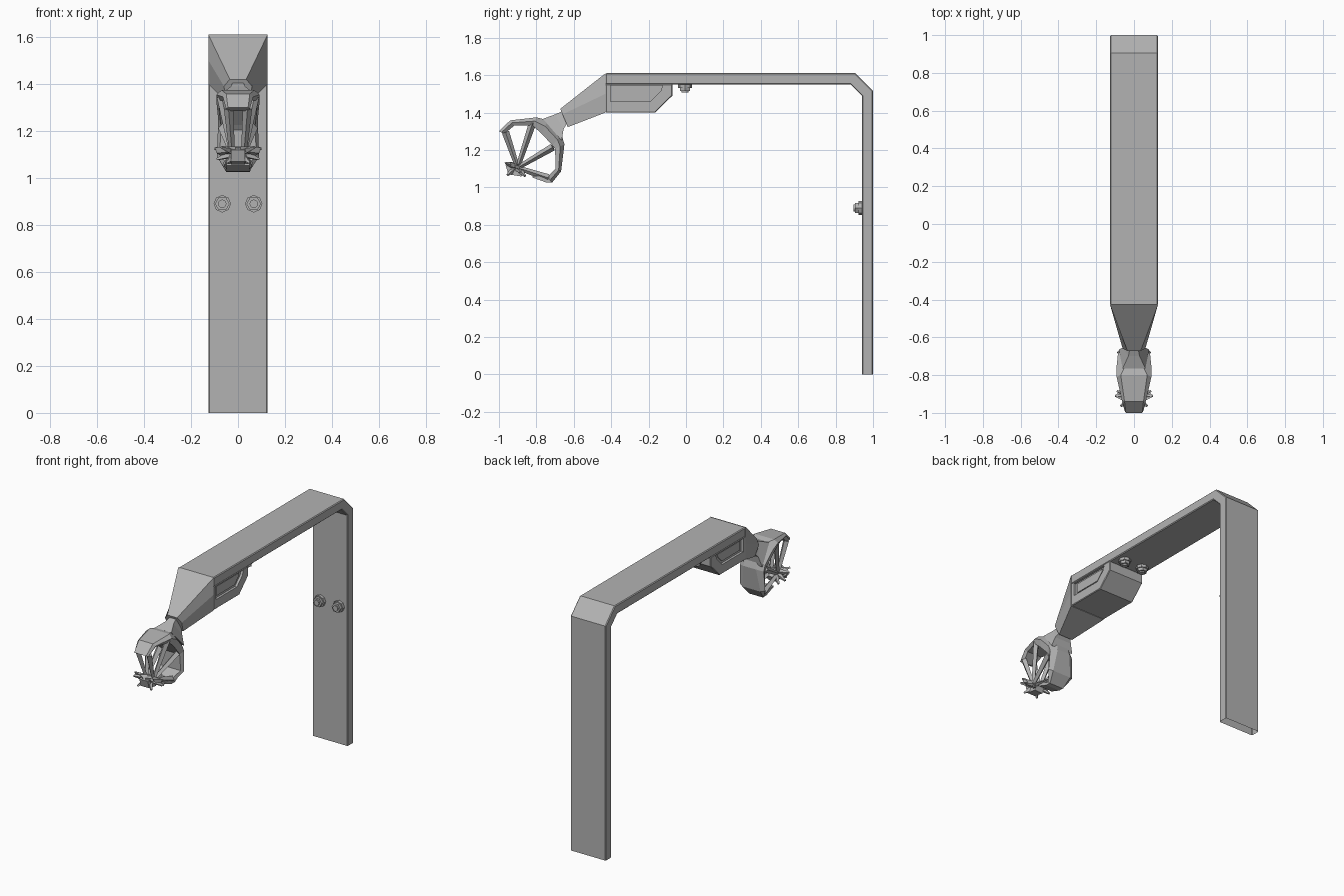
import bpy, bmesh, math
from mathutils import Vector

if "Cube" in bpy.data.objects:
    bpy.data.objects.remove(bpy.data.objects["Cube"])

grey = bpy.data.materials.new("grey metal")
grey.diffuse_color = (0.45, 0.45, 0.45, 1)
grey.use_nodes = True
grey.node_tree.nodes["Principled BSDF"].inputs["Base Color"].default_value = grey.diffuse_color


def finish(name, bm, bevel=0):
    bmesh.ops.recalc_face_normals(bm, faces=bm.faces)
    me = bpy.data.meshes.new(name)
    bm.to_mesh(me)
    bm.free()
    me.materials.append(grey)
    ob = bpy.data.objects.new(name, me)
    bpy.context.collection.objects.link(ob)
    if bevel:
        m = ob.modifiers.new("edge bevel", 'BEVEL')
        m.width, m.segments, m.limit_method = bevel, 1, 'ANGLE'
        m.angle_limit = math.radians(60)
    return ob


def loft(name, rings, cap=True, bevel=0):
    """Skin a series of equal-length closed rings."""
    bm = bmesh.new()
    vs = [[bm.verts.new(p) for p in r] for r in rings]
    n = len(vs[0])
    for a, b in zip(vs, vs[1:]):
        for i in range(n):
            bm.faces.new((a[i], a[(i + 1) % n], b[(i + 1) % n], b[i]))
    if cap:
        bm.faces.new(vs[0])
        bm.faces.new(vs[-1])
    return finish(name, bm, bevel)


def extrude(name, profile, x0, x1, bevel=0):
    """Side profile (y, z) extruded across x."""
    return loft(name, [[(x, y, z) for y, z in profile] for x in (x0, x1)], bevel=bevel)


def bar(name, a, b, r0, r1):
    """Square strut between two points."""
    a, b = Vector(a), Vector(b)
    d = (b - a).normalized()
    u = d.cross(Vector((1, 0, 0)))
    if u.length < 0.1:
        u = d.cross(Vector((0, 1, 0)))
    u.normalize()
    v = d.cross(u)
    return loft(name, [[p + u * r, p + v * r, p - u * r, p - v * r]
                       for p, r in ((a, r0), (b, r1))])


# Folded beam and wall leg, open at the foot
W = 0.126
beam = [(-0.43, 1.61), (0.905, 1.61), (1.0, 1.515), (1.0, 0), (0.94, 0),
        (0.94, 1.49), (0.88, 1.55), (-0.43, 1.55)]
post = extrude("beam_and_leg", beam, -W, W, 0.005)
bm = bmesh.new()
bm.from_mesh(post.data)
foot = [f for f in bm.faces if all(v.co.z < 0.001 for v in f.verts)]
bmesh.ops.delete(bm, geom=foot, context='FACES_ONLY')
bm.to_mesh(post.data)
bm.free()

# Housing below the beam with a recessed panel on each side
housing = extrude("housing", [(-0.43, 1.552), (-0.073, 1.552), (-0.073, 1.49),
                              (-0.165, 1.40), (-0.43, 1.40)], -W, W, 0.004)
panel = [(-0.405, 1.545), (-0.125, 1.545), (-0.135, 1.515), (-0.19, 1.46), (-0.405, 1.46)]
for s in (-1, 1):
    cutter = extrude("panel_cutter", panel, s * (W - 0.015), s * (W + 0.05))
    cutter.hide_render = True
    cutter.hide_viewport = False
    cutter.display_type = 'WIRE'
    m = housing.modifiers.new("panel recess", 'BOOLEAN')
    m.object, m.operation, m.solver = cutter, 'DIFFERENCE', 'EXACT'
    raised = [(-0.385, 1.535), (-0.155, 1.535), (-0.16, 1.515), (-0.20, 1.475), (-0.385, 1.475)]
    extrude("panel_plate", raised, s * (W - 0.017), s * (W - 0.010))

# Tapered neck in front of the beam
loft("tapered_neck", [
    [(-W, -0.43, 1.61), (W, -0.43, 1.61), (W, -0.43, 1.50), (W, -0.43, 1.40),
     (-W, -0.43, 1.40), (-W, -0.43, 1.50)],
    [(-0.035, -0.672, 1.42), (0.035, -0.672, 1.42), (0.06, -0.66, 1.39), (0.05, -0.632, 1.322),
     (-0.05, -0.632, 1.322), (-0.06, -0.66, 1.39)]])

# Pivot between neck and head
loft("head_pivot", [
    [(-0.02, -0.655, 1.41), (0.02, -0.655, 1.41), (0.04, -0.635, 1.345), (-0.04, -0.635, 1.345)],
    [(-0.03, -0.70, 1.39), (0.03, -0.70, 1.39), (0.06, -0.655, 1.31), (-0.06, -0.655, 1.31)],
    [(-0.06, -0.765, 1.366), (0.06, -0.765, 1.366), (0.08, -0.665, 1.25), (-0.08, -0.665, 1.25)]])

# Curved head shell: outer point, inner point, outer and side half widths
shell = [((-1.0, 1.30), (-0.972, 1.285), 0.043, 0.05),
         ((-0.94, 1.358), (-0.918, 1.33), 0.05, 0.065),
         ((-0.80, 1.374), (-0.82, 1.33), 0.07, 0.092),
         ((-0.74, 1.36), (-0.77, 1.285), 0.04, 0.092),
         ((-0.665, 1.28), (-0.715, 1.225), 0.04, 0.085),
         ((-0.65, 1.23), (-0.70, 1.205), 0.045, 0.085),
         ((-0.668, 1.085), (-0.697, 1.10), 0.065, 0.09),
         ((-0.716, 1.025), (-0.742, 1.053), 0.05, 0.055)]
rings = []
for (oy, oz), (iy, iz), wo, ws in shell:
    my, mz = oy * 0.55 + iy * 0.45, oz * 0.55 + iz * 0.45
    rings.append([(-wo, oy, oz), (wo, oy, oz), (ws, my, mz), (ws - 0.012, iy, iz),
                  (-ws + 0.012, iy, iz), (-ws, my, mz)])
loft("head_shell", rings)
extrude("shell_lip", [(-0.715, 1.027), (-0.75, 1.027), (-0.82, 1.052), (-0.82, 1.062),
                      (-0.735, 1.056)], -0.05, 0.05)

# Paired spokes from the shell down to the hub
for s in (-1, 1):
    for x, y, z in ((0.04, -0.965, 1.295), (0.07, -0.82, 1.345),
                    (0.065, -0.712, 1.215), (0.04, -0.735, 1.05)):
        bar("spoke", (s * x, y, z), (s * 0.025, -0.90, 1.105), 0.02, 0.012)
    # Claw points around the hub
    for x, y, z in ((0.10, -0.91, 1.125), (0.09, -0.885, 1.08), (0.07, -0.965, 1.13),
                    (0.05, -0.955, 1.065), (0.06, -0.86, 1.06)):
        bar("claw_point", (0, -0.905, 1.11), (s * x, y, z), 0.024, 0.006)
    # Claw webs
    loft("claw_web", [[(s * 0.01, -0.96, 1.135), (s * 0.10, -0.915, 1.13), (s * 0.085, -0.89, 1.11)],
                      [(s * 0.01, -0.955, 1.115), (s * 0.09, -0.915, 1.105), (s * 0.075, -0.89, 1.095)]])
extrude("hub", [(-0.965, 1.12), (-0.95, 1.07), (-0.88, 1.058), (-0.865, 1.09),
                (-0.90, 1.13)], -0.03, 0.03)


# Hex bolts with washers under the beam and on the leg
def disc(name, base, axis, r, h0, h1, n):
    axis = Vector(axis)
    side = Vector((1, 0, 0))
    up = axis.cross(side)
    loft(name, [[Vector(base) + axis * h + r * (side * math.cos(2 * math.pi * i / n)
                + up * math.sin(2 * math.pi * i / n)) for i in range(n)] for h in (h0, h1)])


for s in (-1, 1):
    for base, axis in (((s * 0.067, -0.005, 1.55), (0, 0, -1)),
                       ((s * 0.067, 0.94, 0.89), (0, -1, 0))):
        disc("washer", base, axis, 0.037, -0.002, 0.018, 8)
        disc("nut", base, axis, 0.031, 0.015, 0.036, 6)
        disc("bolt_end", base, axis, 0.018, 0.03, 0.044, 12)
